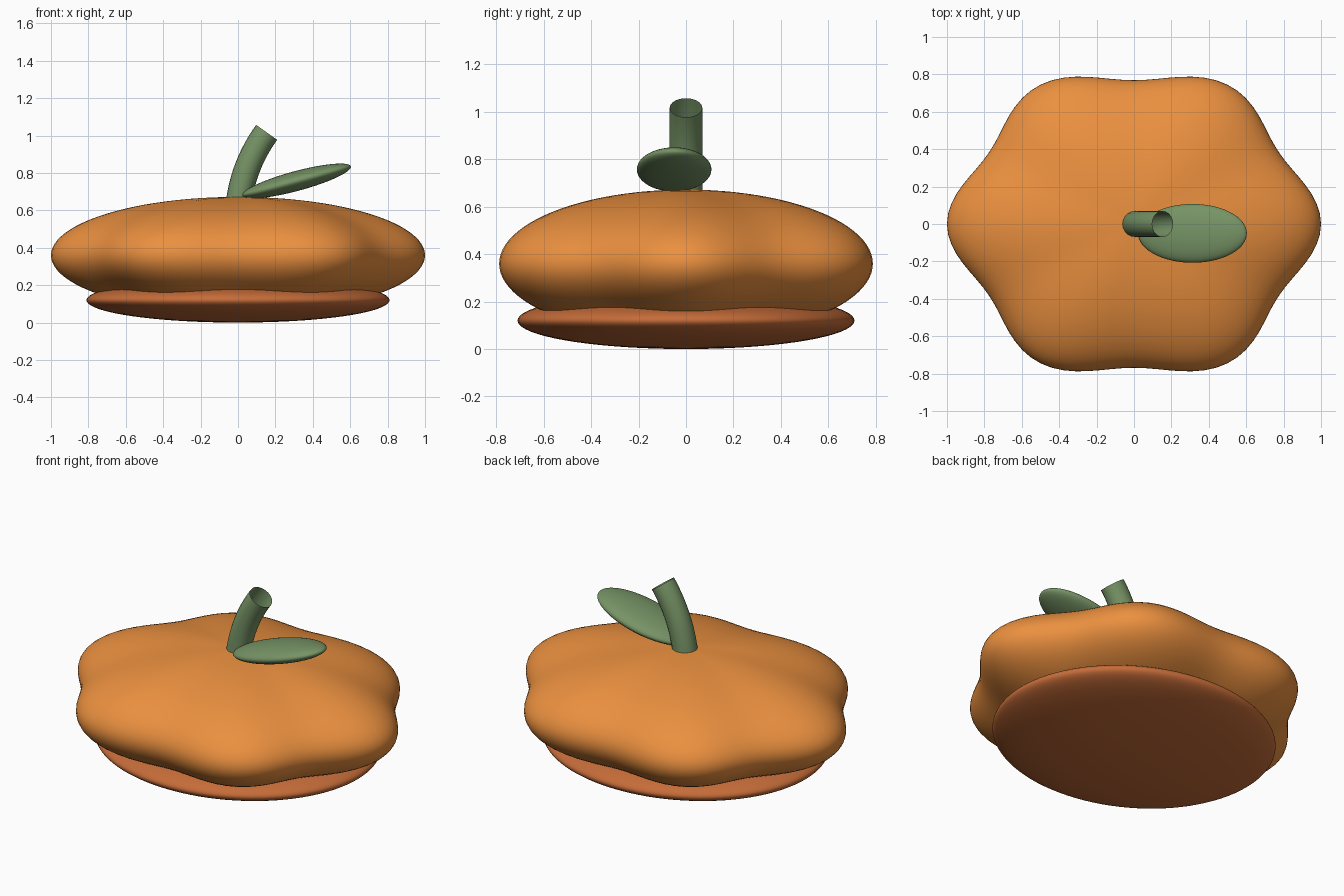
import bpy, math

if "Cube" in bpy.data.objects:
    bpy.data.objects.remove(bpy.data.objects["Cube"])


def material(name, rgb):
    m = bpy.data.materials.new(name)
    m.diffuse_color = (*rgb, 1)
    m.use_nodes = True
    m.node_tree.nodes["Principled BSDF"].inputs["Base Color"].default_value = m.diffuse_color
    return m


orange = material("orange_skin", (0.83, 0.28, 0.05))
brown = material("brown_base", (0.56, 0.15, 0.04))
green = material("green_stem", (0.18, 0.29, 0.13))


def ellipsoid(name, center, radii, mat, tilt=0.0, lobe=0.0):
    """Smooth ellipsoid, optionally swollen into six lobes around z."""
    bpy.ops.mesh.primitive_uv_sphere_add(segments=96, ring_count=48, radius=1)
    ob = bpy.context.object
    ob.name = name
    for v in ob.data.vertices:
        x, y, z = v.co
        k = (1 + lobe * math.cos(6 * math.atan2(y, x))) / (1 + lobe)
        v.co = (x * k * radii[0], y * k * radii[1], z * radii[2])
    ob.location = center
    ob.rotation_euler = (0, -tilt, 0)
    ob.data.materials.append(mat)
    bpy.ops.object.shade_smooth()
    return ob


# Lobed cushion body and the flat base beneath it
ellipsoid("body", (0, 0, 0.36), (1.0, 0.86, 0.312), orange, lobe=0.056)
ellipsoid("base", (0, 0, 0.12), (0.81, 0.71, 0.12), brown)

# Leaf tilted upward beside the stem
ellipsoid("leaf", (0.313, -0.05, 0.757), (0.30, 0.157, 0.053), green,
          tilt=math.radians(15))

# Curved, open-ended stem
curve = bpy.data.curves.new("stem", 'CURVE')
curve.dimensions = '3D'
curve.bevel_depth = 0.069
curve.bevel_resolution = 8
curve.resolution_u = 16
spline = curve.splines.new('BEZIER')
spline.bezier_points.add(1)
path = [((-0.02, 0, 0.53), (0.005, 0, 0.65), (0.025, 0, 0.79)),
        ((0.076, 0, 0.909), (0.153, 0, 1.017), (0.21, 0, 1.1))]
for p, (left, co, right) in zip(spline.bezier_points, path):
    p.handle_left_type = p.handle_right_type = 'FREE'
    p.handle_left, p.co, p.handle_right = left, co, right
curve.materials.append(green)
stem = bpy.data.objects.new("stem", curve)
bpy.context.collection.objects.link(stem)
